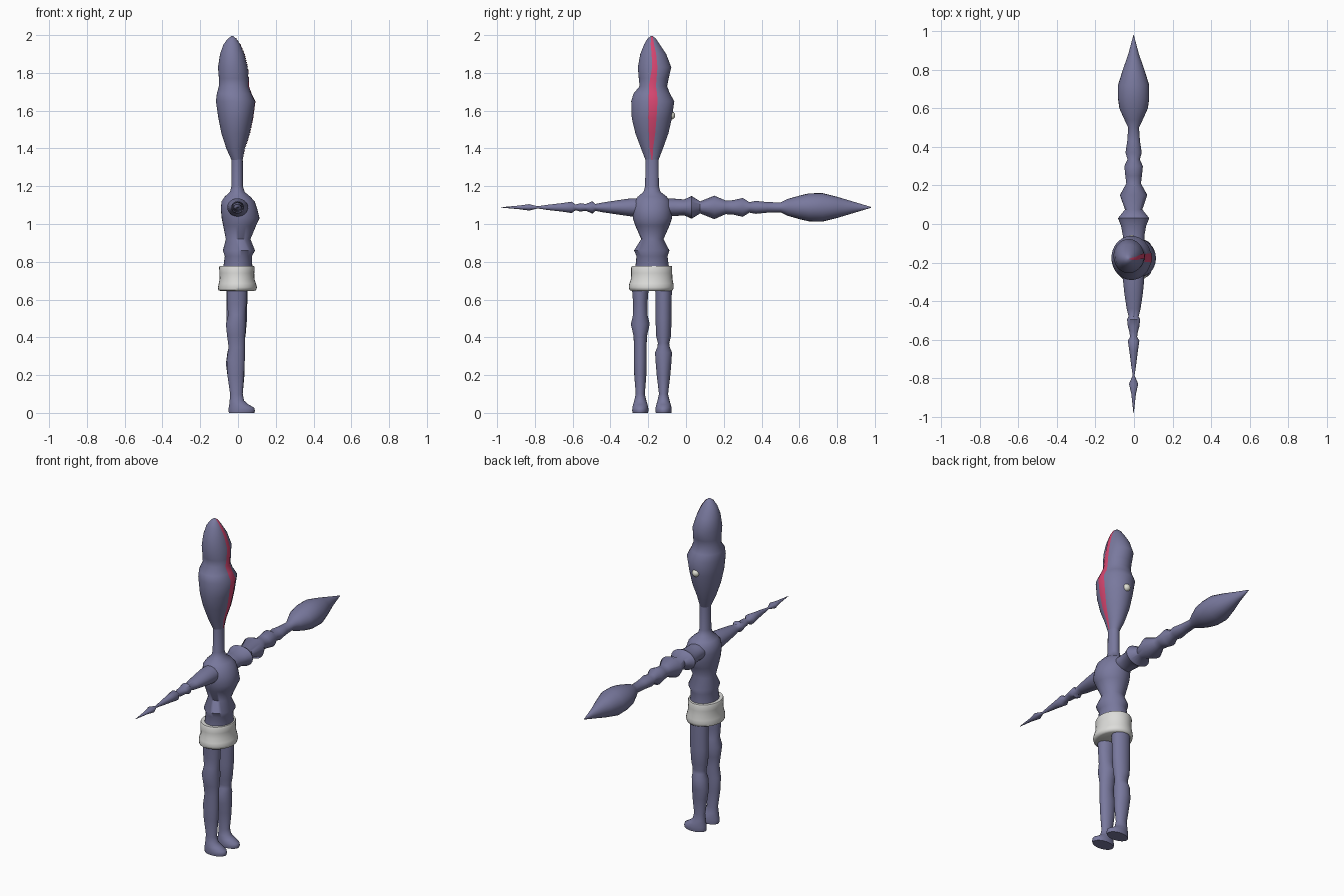
import bpy, bmesh, math
from mathutils import Vector


def material(name, rgb):
    m = bpy.data.materials.new(name)
    m.diffuse_color = (*rgb, 1)
    return m


SKIN = material("dusky violet", (0.19, 0.19, 0.34))
RED = material("mouth red", (0.66, 0.06, 0.16))
WHITE = material("cloth white", (0.72, 0.72, 0.70))
IVORY = material("eye ivory", (0.75, 0.75, 0.66))


def finish(bm, name, mat):
    bmesh.ops.recalc_face_normals(bm, faces=bm.faces)
    me = bpy.data.meshes.new(name)
    bm.to_mesh(me)
    bm.free()
    ob = bpy.data.objects.new(name, me)
    bpy.context.collection.objects.link(ob)
    me.materials.append(mat)
    bpy.ops.object.select_all(action='DESELECT')
    ob.select_set(True)
    bpy.context.view_layer.objects.active = ob
    bpy.ops.object.shade_smooth_by_angle(angle=math.radians(55))
    return ob


def loft(name, rings, mat, axis='z', seg=32):
    """Rings are (t, min_u, max_u, min_v, max_v) ellipses across the axis."""
    bm = bmesh.new()
    rows = []
    for t, u0, u1, v0, v1 in rings:
        row = []
        for i in range(seg):
            a = 2 * math.pi * i / seg
            u = (u0 + u1) / 2 + (u1 - u0) / 2 * math.cos(a)
            v = (v0 + v1) / 2 + (v1 - v0) / 2 * math.sin(a)
            row.append(bm.verts.new((u, v, t) if axis == 'z' else (u, t, v)))
        rows.append(row)
    for a, b in zip(rows, rows[1:]):
        for i in range(seg):
            j = (i + 1) % seg
            bm.faces.new((a[i], a[j], b[j], b[i]))
    bm.faces.new(rows[0])
    bm.faces.new(rows[-1])
    return finish(bm, name, mat)


# Head
HEAD = [
    (1.34, -.035, .025, -.215, -.145), (1.40, -.062, .036, -.238, -.122),
    (1.48, -.088, .062, -.268, -.093), (1.56, -.104, .078, -.287, -.075),
    (1.65, -.117, .090, -.290, -.062), (1.69, -.112, .070, -.278, -.085),
    (1.73, -.101, .055, -.245, -.100), (1.77, -.101, .055, -.250, -.092),
    (1.83, -.106, .051, -.255, -.078), (1.90, -.095, .033, -.242, -.105),
    (1.95, -.077, .012, -.222, -.138), (1.98, -.055, -.008, -.205, -.158),
    (1.995, -.035, -.025, -.186, -.176)]
loft("head", HEAD, SKIN, seg=48)

# Mouth: thin strip following the +x side of the head
CENTRES = [-.18, -.183, -.180, -.178, -.175, -.175, -.178, -.173, -.165, -.170, -.178, -.180, -.181]
WIDTHS = [.003, .009, .017, .022, .024, .022, .019, .017, .014, .012, .009, .006, .002]
bm = bmesh.new()
rows = []
for (z, x0, x1, y0, y1), c, w in zip(HEAD, CENTRES, WIDTHS):
    row = []
    for k in range(-3, 4):
        y = c + w * k / 3
        s = (y - (y0 + y1) / 2) / ((y1 - y0) / 2)
        x = (x0 + x1) / 2 + (x1 - x0) / 2 * math.sqrt(max(0, 1 - s * s))
        row.append(bm.verts.new((x + .0025, y, z)))
    rows.append(row)
for a, b in zip(rows, rows[1:]):
    for i in range(6):
        bm.faces.new((a[i], a[i + 1], b[i + 1], b[i]))
mouth = finish(bm, "mouth", RED)
if mouth.data.polygons[0].normal.x < 0:
    mouth.data.flip_normals()

# Eye on the +y side
bm = bmesh.new()
bmesh.ops.create_uvsphere(bm, u_segments=20, v_segments=12, radius=.022)
bmesh.ops.translate(bm, verts=bm.verts, vec=Vector((-.012, -.079, 1.575)))
finish(bm, "eye", IVORY)

# Neck and torso
loft("torso", [
    (1.36, -.034, .025, -.215, -.145), (1.20, -.035, .026, -.216, -.144),
    (1.17, -.042, .035, -.225, -.135), (1.145, -.070, .065, -.255, -.102),
    (1.12, -.087, .088, -.275, -.082), (1.08, -.091, .102, -.283, -.074),
    (1.03, -.086, .114, -.281, -.074), (0.99, -.078, .095, -.268, -.088),
    (0.92, -.064, .066, -.237, -.119), (0.86, -.080, .090, -.275, -.088),
    (0.83, -.070, .074, -.262, -.098), (0.77, -.078, .076, -.268, -.090),
    (0.70, -.078, .076, -.268, -.090)], SKIN)

# Shorts
loft("shorts", [
    (0.645, -.092, .085, -.285, -.080), (0.650, -.104, .096, -.299, -.069),
    (0.665, -.106, .100, -.303, -.065), (0.685, -.102, .095, -.300, -.067),
    (0.710, -.097, .087, -.291, -.072), (0.740, -.098, .086, -.290, -.073),
    (0.770, -.100, .088, -.290, -.073), (0.778, -.096, .084, -.286, -.076)], WHITE)


# Legs with feet pointing along +x
def leg(name, cy, upper):
    foot = [(0.0, -.048, .086, cy - .041, cy + .041),
            (0.012, -.050, .090, cy - .043, cy + .043),
            (0.028, -.049, .085, cy - .042, cy + .042),
            (0.045, -.046, .055, cy - .038, cy + .038),
            (0.065, -.044, .032, cy - .032, cy + .032)]
    loft(name, foot + [(z, x0, x1, cy - r, cy + r) for z, x0, x1, r in upper], SKIN)


leg("left_leg", -.242, [
    (.10, -.042, .025, .024), (.20, -.056, .032, .032), (.28, -.060, .036, .034),
    (.35, -.050, .036, .033), (.41, -.058, .038, .036), (.47, -.064, .042, .050),
    (.52, -.052, .040, .038), (.58, -.058, .045, .038), (.66, -.060, .048, .044)])
leg("right_leg", -.119, [
    (.10, -.042, .025, .024), (.20, -.056, .034, .036), (.26, -.064, .035, .041),
    (.32, -.056, .035, .045), (.35, -.048, .033, .032), (.37, -.048, .033, .030),
    (.41, -.058, .040, .040), (.50, -.062, .048, .042), (.66, -.060, .050, .044)])


# Arms: rings of (y, radius in x, radius in z)
def arm(name, prof):
    loft(name, [(y, -rx - .002, rx - .002, 1.088 - rz, 1.088 + rz) for y, rx, rz in prof],
         SKIN, axis='y', seg=24)


arm("club_arm", [
    (-.16, .055, .046), (-.06, .056, .046), (-.01, .065, .042), (.03, .081, .060),
    (.075, .045, .032), (.15, .071, .062), (.21, .038, .036), (.25, .043, .038),
    (.30, .048, .050), (.335, .032, .028), (.37, .042, .034), (.43, .033, .028),
    (.50, .028, .026), (.54, .047, .045), (.60, .074, .062), (.65, .081, .074),
    (.72, .081, .076), (.80, .056, .056), (.88, .028, .032), (.98, .001, .002)])
arm("thin_arm", [
    (-.20, .055, .048), (-.29, .055, .048), (-.36, .048, .038), (-.44, .036, .026),
    (-.48, .026, .018), (-.495, .034, .033), (-.53, .030, .018), (-.56, .022, .022),
    (-.585, .018, .015), (-.605, .030, .030), (-.66, .022, .022), (-.73, .013, .014),
    (-.785, .005, .006), (-.83, .024, .017), (-.88, .012, .010), (-.98, .001, .001)])
